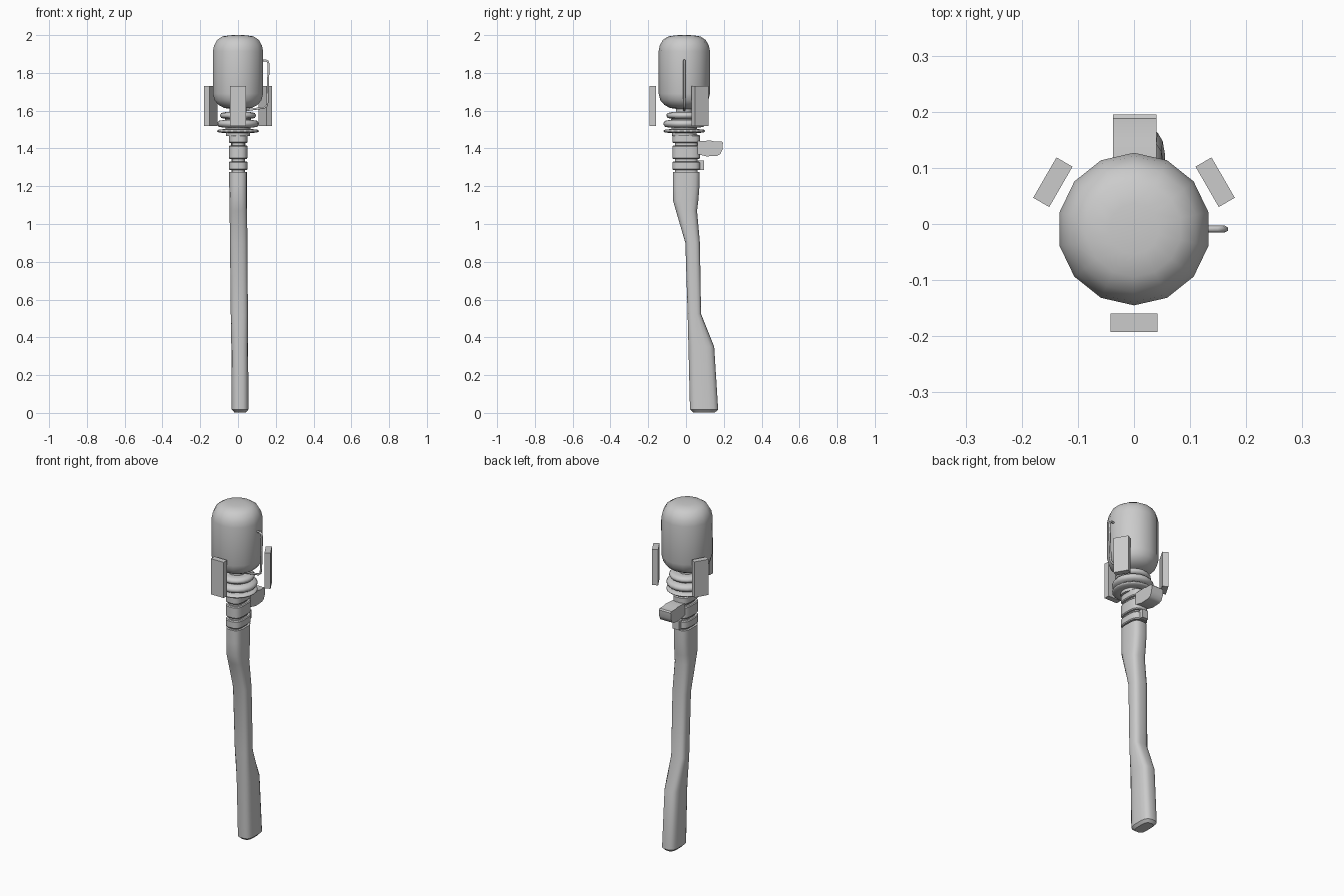
import bpy, bmesh, math
from mathutils import Vector

if "Cube" in bpy.data.objects:
    bpy.data.objects.remove(bpy.data.objects["Cube"])

CY = -0.009  # y of the head axis


def finish(bm, name, angle=35):
    bmesh.ops.recalc_face_normals(bm, faces=bm.faces[:])
    me = bpy.data.meshes.new(name)
    bm.to_mesh(me)
    bm.free()
    ob = bpy.data.objects.new(name, me)
    bpy.context.collection.objects.link(ob)
    bpy.ops.object.select_all(action='DESELECT')
    ob.select_set(True)
    bpy.context.view_layer.objects.active = ob
    if angle:
        bpy.ops.object.shade_smooth_by_angle(angle=math.radians(angle))
    return ob


def loft(name, rings, angle=35):
    """Skin a list of equal-length point rings and cap both ends."""
    bm = bmesh.new()
    vs = [[bm.verts.new(p) for p in ring] for ring in rings]
    n = len(vs[0])
    for a, b in zip(vs, vs[1:]):
        for i in range(n):
            bm.faces.new((a[i], a[(i + 1) % n], b[(i + 1) % n], b[i]))
    bm.faces.new(vs[0])
    bm.faces.new(vs[-1])
    return finish(bm, name, angle)


def lathe(name, profile, sides, angle=40):
    """Turn (radius, z) points about the head axis."""
    rings = []
    for r, z in profile:
        rings.append([(r * math.sin(2 * math.pi * i / sides),
                       CY - r * math.cos(2 * math.pi * i / sides), z)
                      for i in range(sides)])
    return loft(name, rings, angle)


def section(z, y0, y1, x0, x1, grow=0.0, n=16, power=3.2):
    """Rounded-rectangle ring for the grip."""
    ring = []
    for i in range(n):
        t = 2 * math.pi * (i + 0.5) / n
        c, s = math.cos(t), math.sin(t)
        c = math.copysign(abs(c) ** (2 / power), c)
        s = math.copysign(abs(s) ** (2 / power), s)
        ring.append(((x0 + x1) / 2 + c * ((x1 - x0) / 2 + grow),
                     (y0 + y1) / 2 + s * ((y1 - y0) / 2 + grow), z))
    return ring


def box(name, size, loc, rot=0.0):
    bm = bmesh.new()
    bmesh.ops.create_cube(bm, size=1)
    for v in bm.verts:
        v.co = Vector((v.co.x * size[0], v.co.y * size[1], v.co.z * size[2]))
    ob = finish(bm, name, 0)
    ob.location = loc
    ob.rotation_euler.z = rot
    return ob


# capsule head, 14 sided
lathe("head", [(0.03, 1.608), (0.075, 1.614), (0.105, 1.63), (0.127, 1.655),
               (0.136, 1.69), (0.136, 1.915), (0.13, 1.945), (0.113, 1.975),
               (0.085, 1.993), (0.045, 1.999), (0.01, 2.0)], 14, 60)

# neck and collar discs
lathe("neck", [(0.045, 1.46), (0.045, 1.615)], 14)
for i, (r, z0, z1) in enumerate([(0.095, 1.557, 1.592), (0.11, 1.51, 1.551),
                                 (0.11, 1.482, 1.502)]):
    h = z1 - z0
    lathe(f"collar_disc_{i + 1}", [(r * 0.7, z0), (r * 0.93, z0 + h * 0.12),
                                   (r, z0 + h * 0.4), (r, z0 + h * 0.6),
                                   (r * 0.93, z1 - h * 0.12), (r * 0.7, z1)], 20, 60)
lathe("collar_core", [(0.065, 1.465), (0.07, 1.555)], 14)

# three guard plates around the head
for i in range(3):
    a = 2 * math.pi * i / 3
    box(f"guard_plate_{i + 1}", (0.083, 0.033, 0.21),
        (0.167 * math.sin(a), CY - 0.167 * math.cos(a), 1.625), a)

# curved grip: z, front y, back y, left x, right x
grip = [(0.003, 0.038, 0.155, -0.02, 0.042), (0.018, 0.02, 0.171, -0.034, 0.056),
        (0.35, 0.012, 0.15, -0.036, 0.054), (0.525, 0.008, 0.08, -0.039, 0.053),
        (0.9, -0.004, 0.074, -0.043, 0.05), (1.07, -0.054, 0.059, -0.045, 0.049),
        (1.125, -0.07, 0.066, -0.046, 0.049), (1.2, -0.071, 0.072, -0.047, 0.049),
        (1.275, -0.071, 0.073, -0.047, 0.049)]
loft("grip", [section(*g) for g in grip])

# grip core and three wrap bands
top = (-0.071, 0.073, -0.047, 0.049)
loft("grip_core", [section(z, *top, grow=-0.012) for z in (1.265, 1.475)])
for i, (z0, z1) in enumerate([(1.285, 1.331), (1.345, 1.415), (1.429, 1.472)]):
    loft(f"grip_band_{i + 1}", [section(z, *top, grow=g) for z, g in
                                ((z0, -0.002), (z0 + 0.005, 0.002),
                                 (z1 - 0.005, 0.002), (z1, -0.002))])

# rear thumb lever and the small bracket below it
lever = [(0.06, 1.438), (0.13, 1.442), (0.15, 1.437), (0.188, 1.437), (0.195, 1.43),
         (0.193, 1.395), (0.182, 1.37), (0.165, 1.361), (0.11, 1.358), (0.06, 1.37)]
loft("lever", [[(x, y, z) for y, z in lever] for x in (-0.037, 0.04)], 45)
box("lever_bracket", (0.04, 0.035, 0.05), (0.001, 0.077, 1.312))

# side cable running from the head down to the neck
cu = bpy.data.curves.new("side_cable", 'CURVE')
cu.dimensions = '3D'
cu.bevel_depth = 0.006
cu.bevel_resolution = 1
path = [(0.12, 1.866), (0.148, 1.866), (0.158, 1.86), (0.162, 1.845), (0.156, 1.645),
        (0.152, 1.625), (0.14, 1.616), (0.04, 1.602)]
sp = cu.splines.new('POLY')
sp.points.add(len(path) - 1)
for p, (x, z) in zip(sp.points, path):
    p.co = (x, CY, z, 1)
bpy.context.collection.objects.link(bpy.data.objects.new("side_cable", cu))
